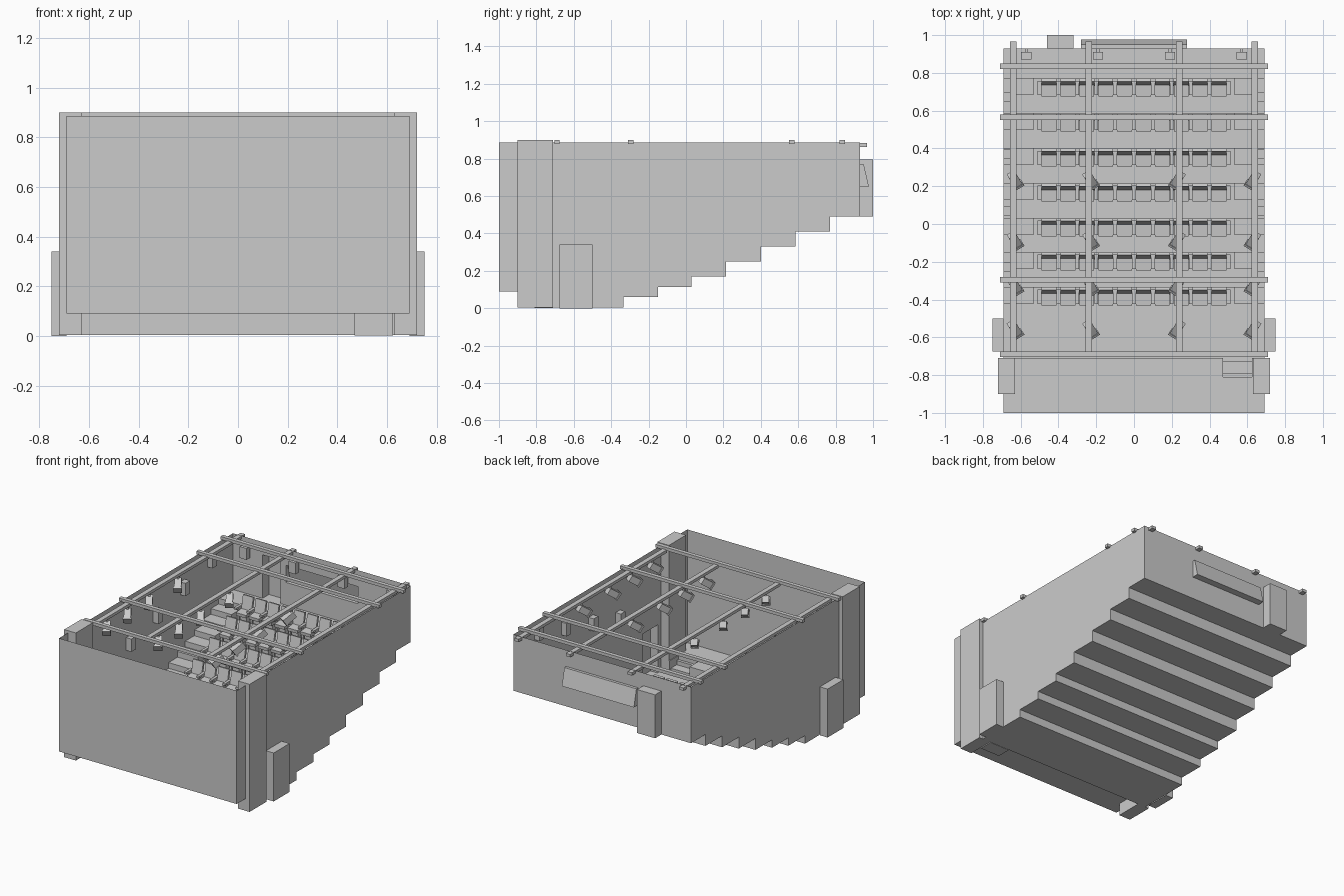
import bpy, math
from mathutils import Matrix, Vector

if "Cube" in bpy.data.objects:
    bpy.data.objects.remove(bpy.data.objects["Cube"])

W = 0.69
RISERS = [-0.335, -0.15, 0.03, 0.215, 0.40, 0.585, 0.77]
LEVELS = [0.004, 0.06, 0.115, 0.17, 0.25, 0.33, 0.41, 0.49]
TOP, BACK = 0.885, 0.93


def mesh(name, verts, faces):
    me = bpy.data.meshes.new(name)
    me.from_pydata(verts, [], faces)
    ob = bpy.data.objects.new(name, me)
    bpy.context.collection.objects.link(ob)
    return ob


BOX = {'bottom': (0, 2, 3, 1), 'top': (4, 5, 7, 6), '-y': (0, 1, 5, 4),
       '+y': (2, 6, 7, 3), '-x': (0, 4, 6, 2), '+x': (1, 3, 7, 5)}


def box_verts(lo, hi):
    return [(x, y, z) for z in (lo[2], hi[2]) for y in (lo[1], hi[1]) for x in (lo[0], hi[0])]


def box(name, lo, hi, skip=()):
    lo, hi = [min(a, b) for a, b in zip(lo, hi)], [max(a, b) for a, b in zip(lo, hi)]
    return mesh(name, box_verts(lo, hi), [f for k, f in BOX.items() if k not in skip])


def boxes(name, parts):
    # several boxes in one mesh; each part is (centre, size, tilt about x)
    verts, faces = [], []
    for c, s, tilt in parts:
        n = len(verts)
        m = Matrix.Translation(c) @ Matrix.Rotation(tilt, 4, 'X')
        h = [v / 2 for v in s]
        verts += [m @ Vector(v) for v in box_verts([-v for v in h], h)]
        faces += [tuple(i + n for i in f) for f in BOX.values()]
    return mesh(name, verts, faces)


def copy(ob, loc, yaw=0.0):
    new = ob.copy()
    new.location = loc
    new.rotation_euler.z = yaw
    bpy.context.collection.objects.link(new)
    return new


# stepped floor: tread and riser profile swept across the room
profile = [(-0.71, LEVELS[0])]
for y, a, b in zip(RISERS, LEVELS, LEVELS[1:]):
    profile += [(y, a), (y, b)]
profile.append((BACK, LEVELS[-1]))
n = len(profile)
mesh("stepped_floor", [(x, y, z) for x in (-W, W) for y, z in profile],
     [(i, i + n, i + n + 1, i + 1) for i in range(n - 1)])

# side walls with doorway, stage-end notch and stepped lower edge
D0, D1, DH = -0.675, -0.5, 0.34
outline = [(-1, 0.09), (-0.9, 0.09), (-0.9, 0.004), (D0, 0.004), (D0, DH), (D1, DH), (D1, 0.004)]
outline += profile[1:] + [(BACK, TOP), (-1, TOP)]
for s, side in ((-1, "left"), (1, "right")):
    mesh(side + "_wall", [(s * W, y, z) for y, z in outline], [tuple(range(len(outline)))])
    box(side + "_door_alcove", (s * W, D0, 0), (s * 0.75, D1, DH),
        skip=('+x',) if s < 0 else ('-x',))
    box(side + "_proscenium_column", (s * 0.63, -0.9, 0.004), (s * 0.72, -0.71, 0.9))

# front wall behind the stage
mesh("front_wall", [(-W, -1, 0.09), (W, -1, 0.09), (W, -1, TOP), (-W, -1, TOP)], [(0, 1, 2, 3)])

# back wall panels around the doorway and projection window
panels = [(-W, -0.46, 0.49, TOP), (-0.46, -0.32, 0.795, TOP), (-0.32, -0.28, 0.49, TOP),
          (-0.28, 0.28, 0.49, 0.65), (-0.28, 0.28, 0.77, TOP), (0.28, W, 0.49, TOP)]
v, f = [], []
for a, b, c, d in panels:
    f.append(tuple(range(len(v), len(v) + 4)))
    v += [(a, BACK, c), (b, BACK, c), (b, BACK, d), (a, BACK, d)]
mesh("back_wall", v, f)
box("back_door_alcove", (-0.46, BACK, 0.49), (-0.32, 1.0, 0.795), skip=('-y',))
win = [(BACK, 0.65), (0.978, 0.65), (0.95, 0.77), (BACK, 0.77)]
mesh("projection_window", [(x, y, z) for x in (-0.28, 0.28) for y, z in win],
     [(0, 1, 2, 3), (4, 5, 6, 7), (0, 1, 5, 4), (1, 2, 6, 5), (2, 3, 7, 6)])

# stage platform with a stair notch
edge = [(W, -0.71), (0.625, -0.71), (0.625, -0.81), (0.47, -0.81), (0.47, -0.71), (-W, -0.71)]
top = edge + [(-W, -1), (W, -1)]
mesh("stage", [(x, y, 0.09) for x, y in top] + [(x, y, 0.004) for x, y in edge],
     [tuple(range(8))] + [(i, i + 1, i + 9, i + 8) for i in range(5)])
box("stage_stair_lower", (0.47, -0.81, 0.004), (0.625, -0.725, 0.033))
box("stage_stair_upper", (0.47, -0.81, 0.004), (0.625, -0.79, 0.062))
box("stage_stair_floor", (0.47, -0.81, 0.002), (0.625, -0.71, 0.005))

# aisle half steps
for y, a, b in zip(RISERS, LEVELS, LEVELS[1:]):
    for s in (-1, 1):
        box("aisle_step", (s * 0.53, y - 0.085, a), (s * W, y, (a + b) / 2))

# seats: cushion, leaning back and pedestal; armrests between them
seat = boxes("seat", [((0, -0.06, 0.062), (0.078, 0.07, 0.022), 0.08),
                      ((0, -0.019, 0.108), (0.08, 0.016, 0.115), -0.2),
                      ((0, -0.05, 0.026), (0.05, 0.035, 0.052), 0)])
arm = boxes("armrest", [((0, -0.05, 0.09), (0.02, 0.075, 0.014), 0),
                        ((0, -0.04, 0.042), (0.014, 0.03, 0.084), 0)])
for y, z in zip(RISERS, LEVELS):
    for i in range(11):
        copy(arm, (-0.5 + 0.1 * i, y, z))
        if i < 10:
            copy(seat, (-0.45 + 0.1 * i, y, z))
bpy.data.objects.remove(seat)
bpy.data.objects.remove(arm)

# overhead lighting grid
RAILS = (-0.64, -0.24, 0.24, 0.64)
for x in RAILS:
    box("long_rail", (x - 0.017, -0.68, 0.863), (x + 0.017, 0.967, 0.883))
for y in (-0.69, -0.295, 0.565, 0.835):
    box("cross_rail", (-0.71, y - 0.014, 0.877), (0.71, y + 0.014, 0.899))

# spotlights hung from the long rails, turned towards the stage centre
spot = boxes("spotlight", [((0, 0, -0.02), (0.014, 0.014, 0.045), 0),
                           ((0, -0.015, -0.055), (0.045, 0.075, 0.045), 0.6),
                           ((0, -0.05, -0.079), (0.055, 0.012, 0.055), 0.6)])
for y in (-0.54, -0.31, -0.07, 0.25):
    for x in RAILS:
        copy(spot, (x, y, 0.863), (-1 if x > 0 else 1) * 0.55)
bpy.data.objects.remove(spot)

# wall speakers, rising with the seating, and rear speakers
for y in (-0.23, 0.07, 0.37, 0.67):
    z = 0.56 + 0.27 * (y + 0.23)
    for s in (-1, 1):
        box("side_speaker", (s * 0.65, y - 0.025, z - 0.045), (s * W, y + 0.025, z + 0.045))
for x in (-0.57, -0.19, 0.19, 0.57):
    box("rear_speaker", (x - 0.027, 0.87, 0.76), (x + 0.027, 0.91, 0.84))
    box("rear_speaker_bracket", (x - 0.008, 0.91, 0.79), (x + 0.008, BACK, 0.81))
